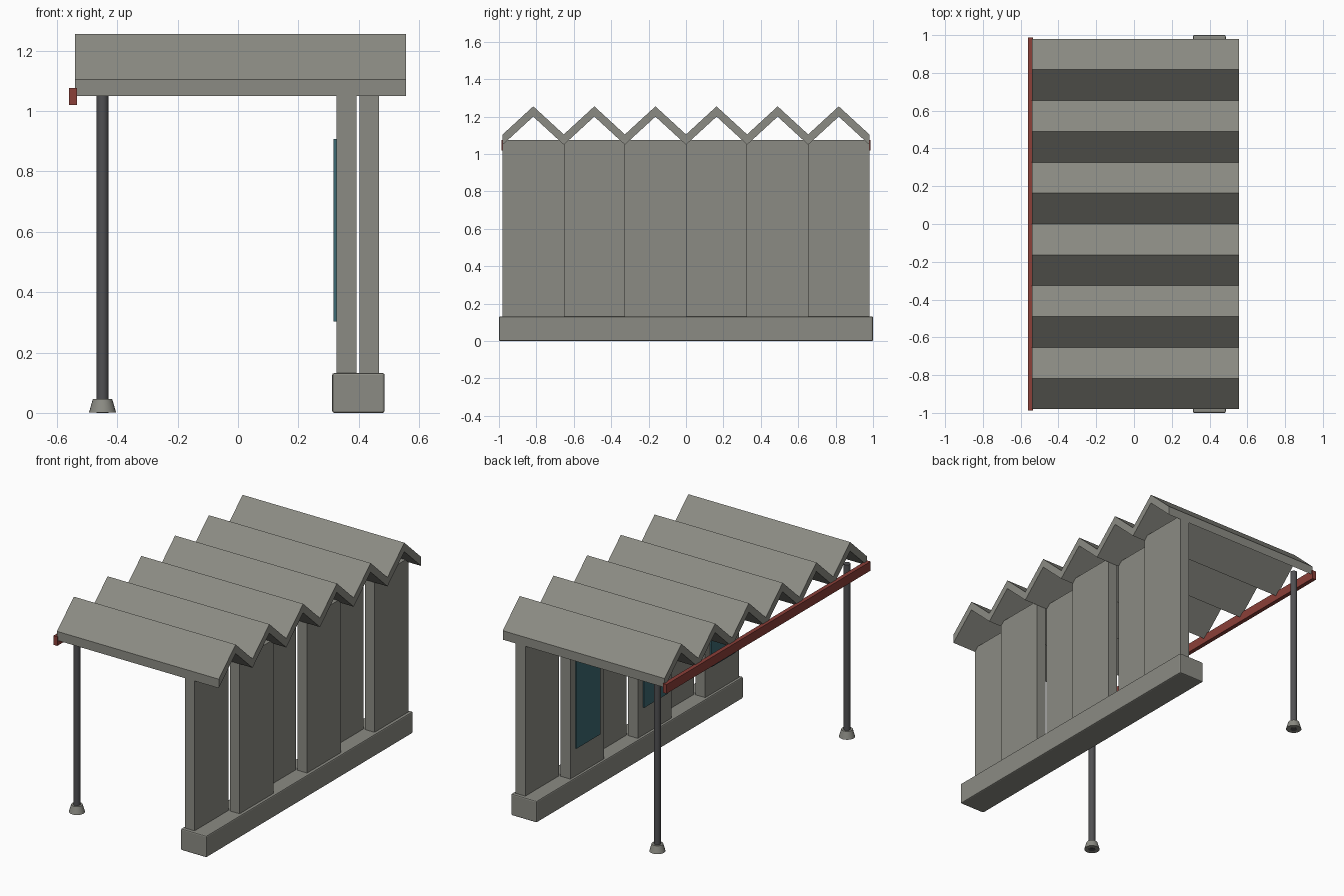
import bpy, bmesh

cube = bpy.data.objects.get("Cube")
if cube:
    bpy.data.objects.remove(cube, do_unlink=True)


def material(name, rgb):
    m = bpy.data.materials.new(name)
    m.use_nodes = True
    m.diffuse_color = (*rgb, 1)
    m.node_tree.nodes["Principled BSDF"].inputs["Base Color"].default_value = (*rgb, 1)
    return m


concrete = material("concrete grey", (0.26, 0.26, 0.23))
steel = material("dark steel", (0.08, 0.08, 0.085))
red = material("red brown paint", (0.26, 0.05, 0.04))
teal = material("teal board", (0.045, 0.14, 0.17))


def add_object(name, bm, mat):
    bmesh.ops.recalc_face_normals(bm, faces=bm.faces)
    mesh = bpy.data.meshes.new(name)
    bm.to_mesh(mesh)
    bm.free()
    mesh.materials.append(mat)
    ob = bpy.data.objects.new(name, mesh)
    bpy.context.collection.objects.link(ob)
    return ob


def box(name, xs, ys, zs, mat):
    bm = bmesh.new()
    bmesh.ops.create_cube(bm, size=1)
    for v in bm.verts:
        for i, (lo, hi) in enumerate((xs, ys, zs)):
            v.co[i] = lo if v.co[i] < 0 else hi
    return add_object(name, bm, mat)


def cone(name, x, y, z0, z1, r0, r1, mat):
    bpy.ops.mesh.primitive_cone_add(vertices=24, radius1=r0, radius2=r1, depth=z1 - z0,
                                    location=(x, y, (z0 + z1) / 2))
    ob = bpy.context.object
    ob.name = name
    ob.data.materials.append(mat)
    bpy.ops.object.shade_smooth_by_angle()
    return ob


half = 0.98                 # half length of roof and wall
count = 6
bay = 2 * half / count

# Bevelled base under the wall
base = box("wall_base", (0.312, 0.486), (-1, 1), (0, 0.132), concrete)
bevel = base.modifiers.new("soft_edges", 'BEVEL')
bevel.width = 0.007
bevel.segments = 2

# Staggered wall panels, with boards on the inner row
for i in range(count):
    y0 = -half + i * bay
    xs = (0.327, 0.392) if i % 2 == 0 else (0.403, 0.468)
    box(f"wall_panel_{i + 1}", xs, (y0, y0 + bay), (0.131, 1.075), concrete)
    if i % 2 == 0:
        mid = y0 + bay / 2
        box(f"notice_board_{i + 1}", (0.317, 0.327), (mid - 0.115, mid + 0.115),
            (0.303, 0.907), teal)

# Folded roof: zigzag strip extruded along x
bm = bmesh.new()
rings = []
for k in range(2 * count + 1):
    y = -half + k * bay / 2
    top = 1.255 if k % 2 else 1.105
    rings.append([bm.verts.new((x, y, z)) for x, z in
                  ((-0.541, top), (0.556, top), (0.556, top - 0.055), (-0.541, top - 0.055))])
for a, b in zip(rings, rings[1:]):
    for j in range(4):
        n = (j + 1) % 4
        bm.faces.new((a[j], a[n], b[n], b[j]))
bm.faces.new(rings[0])
bm.faces.new(rings[-1])
add_object("folded_roof", bm, concrete)

# Edge beam along the open side
box("edge_beam", (-0.56, -0.534), (-0.987, 0.987), (1.02, 1.076), red)

# Posts on tapered feet
for side, y in (("front", -0.918), ("back", 0.918)):
    cone(f"{side}_post", -0.449, y, 0, 1.06, 0.02, 0.02, steel)
    cone(f"{side}_post_foot", -0.449, y, 0.001, 0.046, 0.045, 0.032, concrete)
